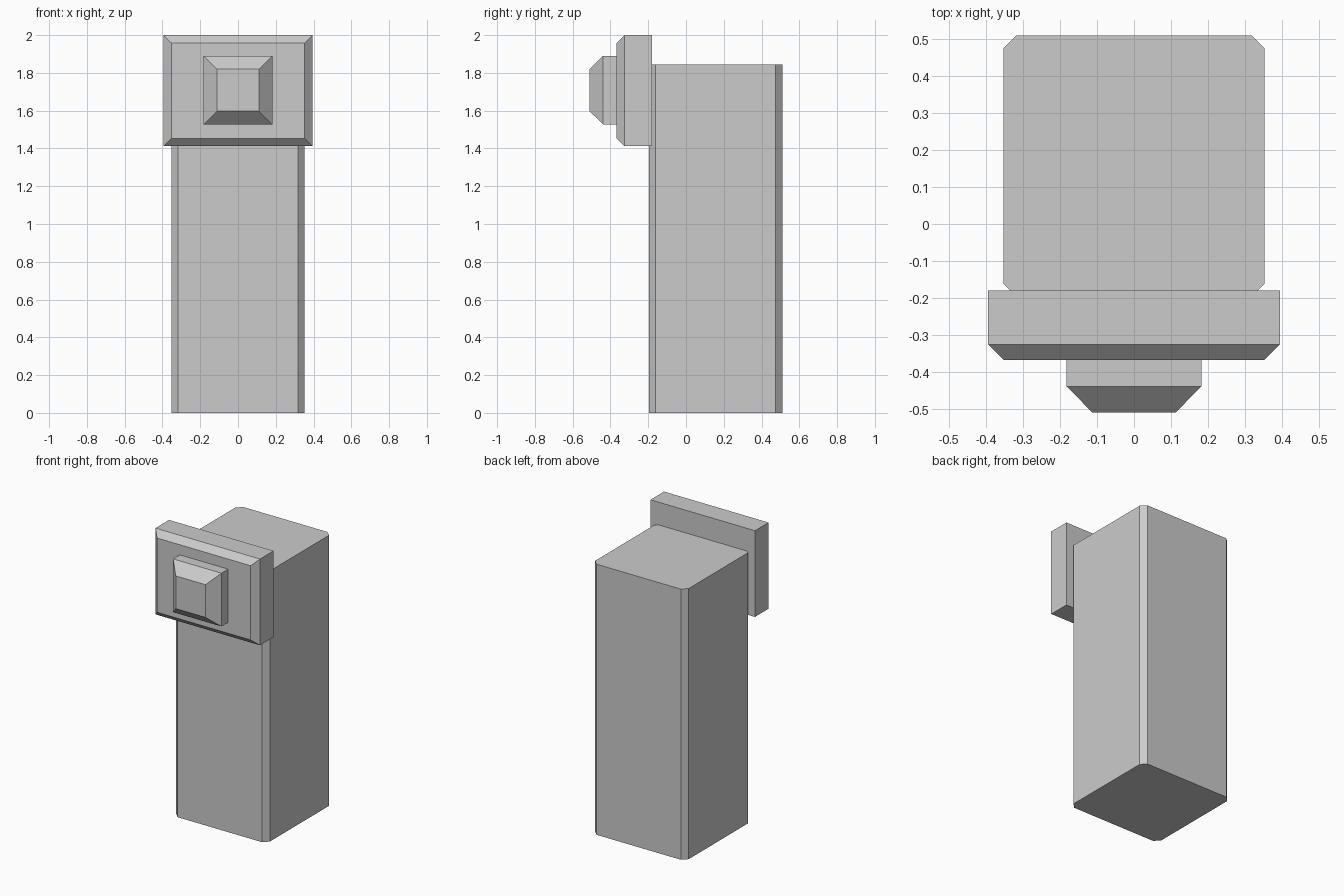
import bpy, bmesh

if "Cube" in bpy.data.objects:
    bpy.data.objects.remove(bpy.data.objects["Cube"])

grey = bpy.data.materials.new("plain_grey")
grey.diffuse_color = (0.6, 0.6, 0.6, 1.0)
grey.use_nodes = True
grey.node_tree.nodes["Principled BSDF"].inputs["Base Color"].default_value = grey.diffuse_color


def loft(name, rings):
    """Skin a closed solid through matching rings of points."""
    bm = bmesh.new()
    loops = [[bm.verts.new(p) for p in ring] for ring in rings]
    for a, b in zip(loops, loops[1:]):
        n = len(a)
        for i in range(n):
            j = (i + 1) % n
            bm.faces.new((a[i], a[j], b[j], b[i]))
    bm.faces.new(loops[0])
    bm.faces.new(loops[-1])
    bmesh.ops.recalc_face_normals(bm, faces=bm.faces)
    mesh = bpy.data.meshes.new(name)
    bm.to_mesh(mesh)
    bm.free()
    mesh.materials.append(grey)
    obj = bpy.data.objects.new(name, mesh)
    bpy.context.collection.objects.link(obj)
    return obj


def chamfered_block(name, w, z0, z1, y_back, y_edge, y_front, c):
    """Block facing -y whose front rim is chamfered by c."""
    def ring(y, d):
        return [(-w + d, y, z0 + d), (w - d, y, z0 + d),
                (w - d, y, z1 - d), (-w + d, y, z1 - d)]
    return loft(name, [ring(y_back, 0), ring(y_edge, 0), ring(y_front, c)])


# Tall post with chamfered vertical corners
W, Y0, Y1, C = 0.353, -0.196, 0.51, 0.035
outline = [(-W + C, Y0), (W - C, Y0), (W, Y0 + C), (W, Y1 - C),
           (W - C, Y1), (-W + C, Y1), (-W, Y1 - C), (-W, Y0 + C)]
loft("post", [[(x, y, z) for x, y in outline] for z in (0.0, 1.845)])

# Face plate at the top of the front, and the button on it
chamfered_block("face_plate", 0.394, 1.412, 2.0, -0.18, -0.326, -0.367, 0.041)
chamfered_block("button", 0.182, 1.527, 1.89, -0.36, -0.439, -0.51, 0.07)
